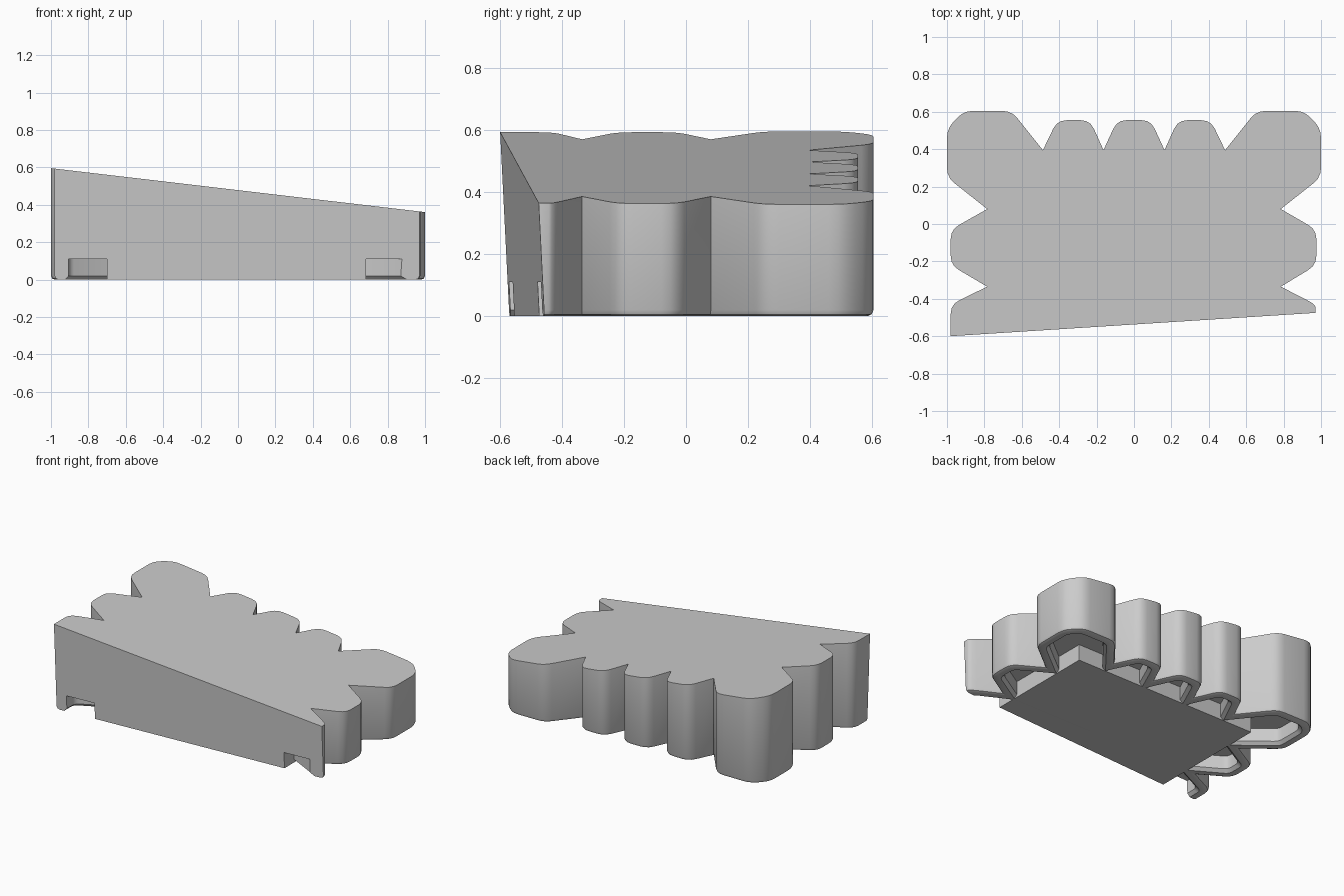
import bpy, bmesh
from mathutils import Vector

if "Cube" in bpy.data.objects:
    bpy.data.objects.remove(bpy.data.objects["Cube"])

# Unrounded outline, counter-clockwise; the first and last points are the front corners
OUTLINE = [(-.98, -.57), (.97, -.457),
           (.97, -.43), (.785, -.335), (.975, -.22), (.975, -.03), (.785, .08),
           (1, .25), (1, .51), (.91, .605), (.655, .605), (.487, .395),
           (.41, .555), (.235, .555), (.163, .395),
           (.09, .555), (-.09, .555), (-.163, .395),
           (-.235, .555), (-.41, .555), (-.487, .395),
           (-.655, .605), (-.91, .605), (-1, .51), (-1, .25),
           (-.785, .08), (-.98, -.03), (-.98, -.22), (-.785, -.335), (-.98, -.43)]
PTS = [Vector(p) for p in OUTLINE]
N = len(PTS)
NOTCHES = {i for i in range(N)
           if (PTS[i] - PTS[i - 1]).cross(PTS[(i + 1) % N] - PTS[i]) < 0}
SHARP = NOTCHES | {0, 1}
FRONT_LEAN = -.05


def offset(dist, front):
    """Move every edge inward by dist, and the front edge by its own amount."""
    out = []
    for i in range(N):
        p = PTS[i]
        a = (p - PTS[i - 1]).normalized()
        b = (PTS[(i + 1) % N] - p).normalized()
        na, nb = Vector((-a.y, a.x)), Vector((-b.y, b.x))
        da = front if i == 1 else dist
        db = front if i == 0 else dist
        det = na.cross(nb)
        out.append(p + Vector((da * nb.y - db * na.y, na.x * db - nb.x * da)) / det)
    return out


def ring(dist, front, radius, z):
    """Offset outline with rounded lobe corners; z is a number or a rule of x."""
    pts, out = offset(dist, front), []
    for i, p in enumerate(pts):
        if i in SHARP:
            q = [p.copy()]
        else:
            a, b = pts[i - 1] - p, pts[(i + 1) % N] - p
            s = p + a.normalized() * min(radius, a.length * .45)
            e = p + b.normalized() * min(radius, b.length * .45)
            q = [s * (1 - t) ** 2 + p * 2 * t * (1 - t) + e * t * t
                 for t in (0, .33, .67, 1)]
        for v in q:
            h = z(v.x) if callable(z) else z
            lean = FRONT_LEAN * h if i in (0, 1) else 0
            out.append((v.x, v.y + lean, h))
    return out


def loft(name, rings):
    """Closed solid through stacked rings."""
    bm = bmesh.new()
    loops = [[bm.verts.new(c) for c in r] for r in rings]
    n = len(loops[0])
    for lo, hi in zip(loops, loops[1:]):
        for i in range(n):
            j = (i + 1) % n
            bm.faces.new((lo[i], lo[j], hi[j], hi[i]))
    bm.faces.new(loops[0][::-1])
    bm.faces.new(loops[-1])
    bmesh.ops.recalc_face_normals(bm, faces=bm.faces)
    me = bpy.data.meshes.new(name)
    bm.to_mesh(me)
    bm.free()
    ob = bpy.data.objects.new(name, me)
    bpy.context.collection.objects.link(ob)
    return ob


def cut(ob, cutter):
    """Subtract a helper solid, then hide it."""
    mod = ob.modifiers.new("cut", 'BOOLEAN')
    mod.operation = 'DIFFERENCE'
    mod.solver = 'EXACT'
    mod.object = cutter
    bpy.context.view_layer.objects.active = ob
    bpy.ops.object.modifier_apply(modifier=mod.name)
    bpy.data.objects.remove(cutter)


# Lobed wedge with a rounded lower edge and a sloping top
body = loft("lobed_wedge_body", [
    ring(.02, 0, .05, 0), ring(.006, 0, .05, .006), ring(0, 0, .05, .02),
    ring(0, 0, .05, lambda x: .4785 - .1175 * x)])

# Underside channel: inner side of the rim, open at the front
channel = loft("channel_cutter", [
    ring(.055, -.2, .03, -.1), ring(.055, -.2, .03, 0),
    ring(.075, -.2, .03, .02), ring(.075, -.2, .03, .11)])

# The central foot pad is kept out of the channel
pad = [(-.70, -2), (.685, -2), (.685, .29), (-.70, .29)]
pad_block = loft("pad_block", [[(x, y, z) for x, y in pad] for z in (-.3, .3)])
cut(channel, pad_block)
cut(body, channel)

# Single grey finish
grey = bpy.data.materials.new("light_grey")
grey.diffuse_color = (.6, .6, .6, 1)
grey.use_nodes = True
grey.node_tree.nodes["Principled BSDF"].inputs["Base Color"].default_value = grey.diffuse_color
body.data.materials.clear()
body.data.materials.append(grey)
for poly in body.data.polygons:
    poly.material_index = 0
bpy.context.view_layer.objects.active = body
body.select_set(True)
bpy.ops.object.shade_smooth_by_angle(angle=.6)
